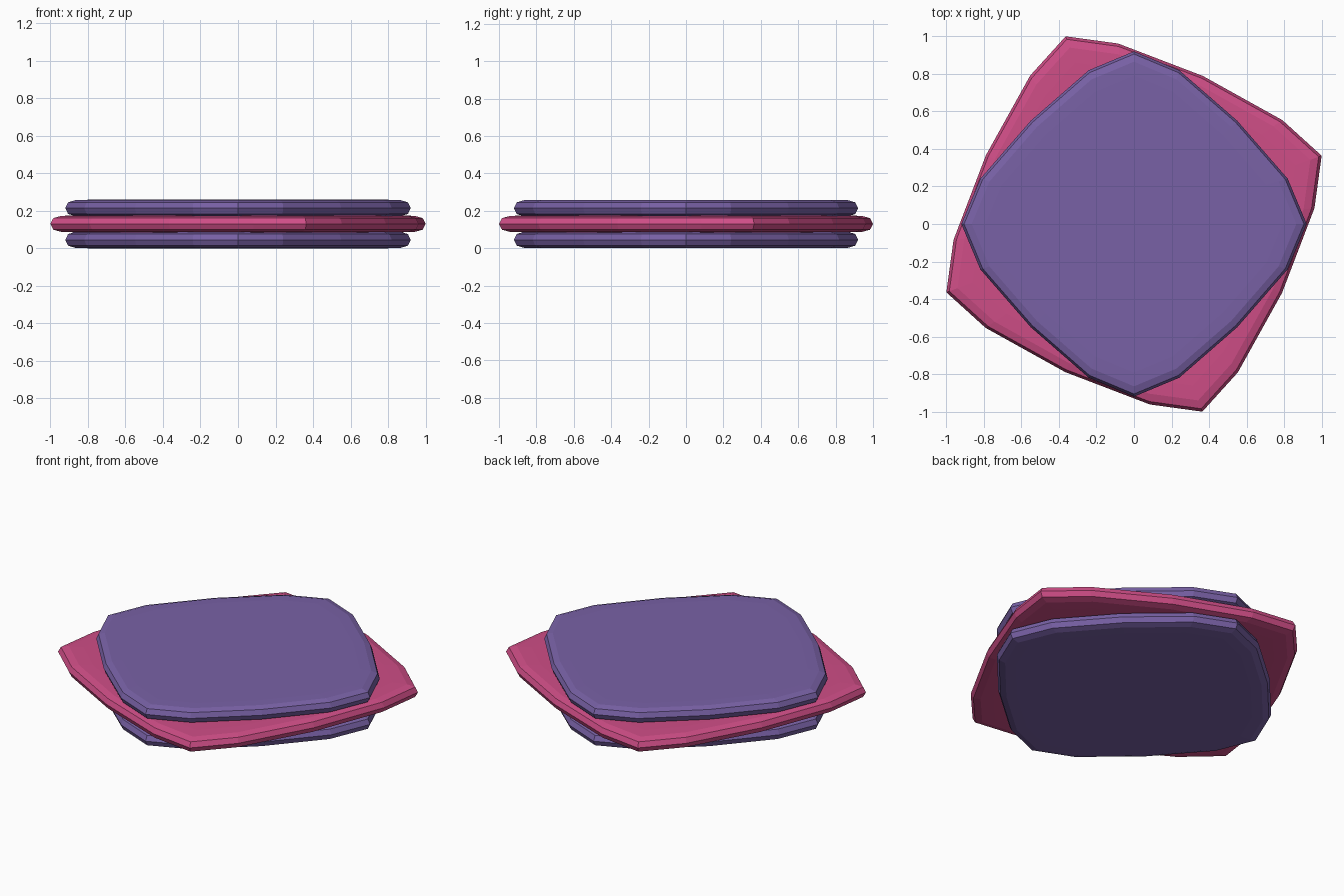
import bpy, bmesh, math

if "Cube" in bpy.data.objects:
    bpy.data.objects.remove(bpy.data.objects["Cube"])


def material(name, color):
    m = bpy.data.materials.new(name)
    m.diffuse_color = (*color, 1)
    m.use_nodes = True
    m.node_tree.nodes["Principled BSDF"].inputs["Base Color"].default_value = m.diffuse_color
    return m


purple = material("purple", (0.19, 0.12, 0.38))
pink = material("pink", (0.62, 0.075, 0.24))

# Slab edge profile: (scale of outline, height from the mid plane)
PROFILE = [(0.86, -0.045), (0.94, -0.043), (0.984, -0.031), (1, 0),
           (0.984, 0.031), (0.94, 0.043), (0.86, 0.045)]


def slab(name, z, turn, tip, shoulder, side, spread, mat):
    """Rounded-square slab: each quarter has a tip, two shoulders and a side midpoint."""
    outline = []
    for k in range(4):
        a = turn + 90 * k
        for r, d in ((tip, 0), (shoulder, spread), (side, 45), (shoulder, 90 - spread)):
            t = math.radians(a + d)
            outline.append((r * math.cos(t), r * math.sin(t)))
    n = len(outline)
    bm = bmesh.new()
    rings = [[bm.verts.new((x * s, y * s, h)) for x, y in outline] for s, h in PROFILE]
    for lo, hi in zip(rings, rings[1:]):
        for i in range(n):
            j = (i + 1) % n
            bm.faces.new((lo[i], lo[j], hi[j], hi[i]))
    bm.faces.new(rings[0][::-1])
    bm.faces.new(rings[-1])
    mesh = bpy.data.meshes.new(name)
    bm.to_mesh(mesh)
    bm.free()
    mesh.materials.append(mat)
    ob = bpy.data.objects.new(name, mesh)
    ob.location.z = z
    bpy.context.collection.objects.link(ob)


# Three stacked slabs, the middle one larger and turned
slab("bottom_slab", 0.045, 0, 0.92, 0.854, 0.778, 16.4, purple)
slab("middle_slab", 0.130, 20, 1.064, 0.965, 0.87, 15, pink)
slab("top_slab", 0.214, 0, 0.92, 0.854, 0.778, 16.4, purple)
